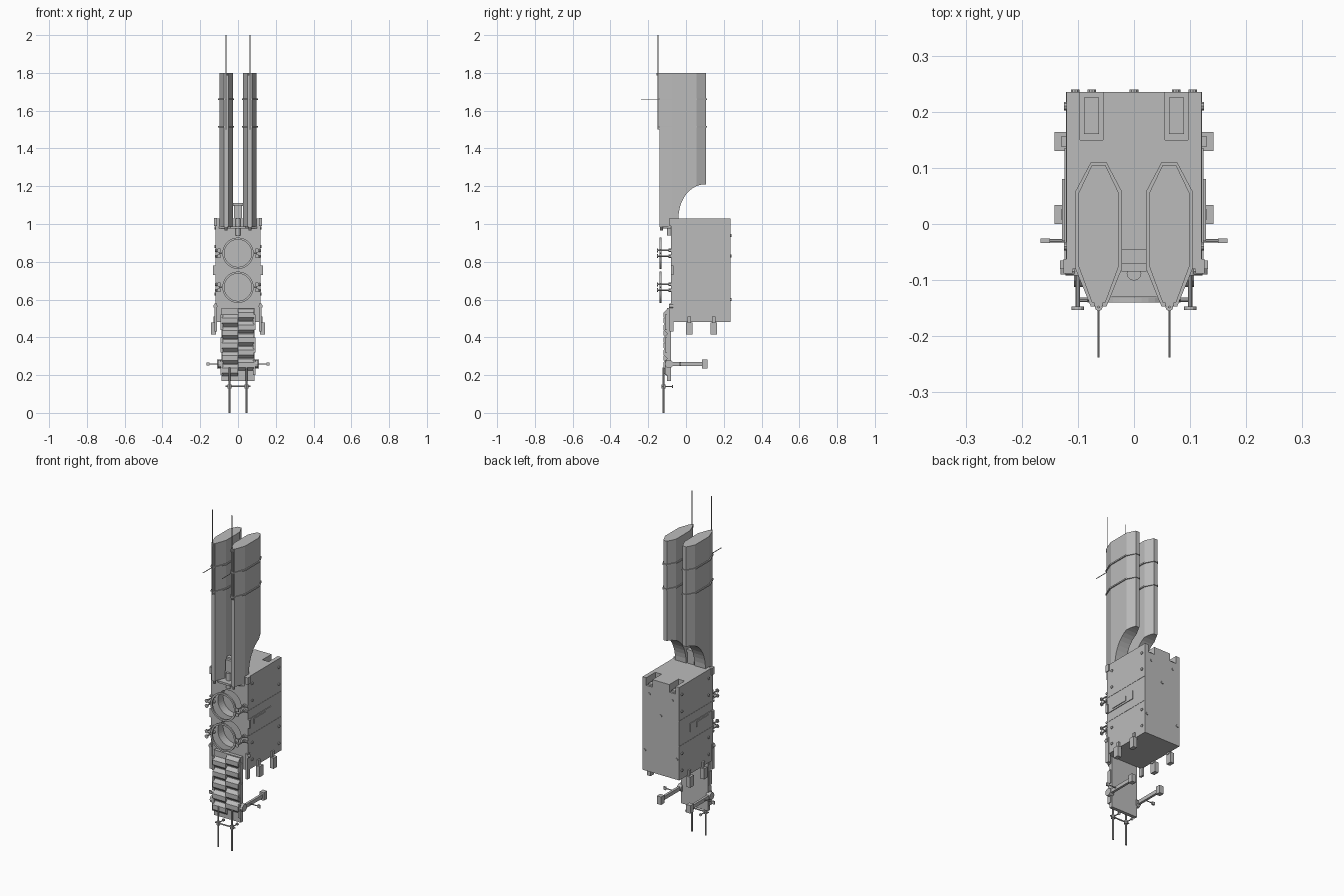
import bpy, bmesh, math
from mathutils import Matrix, Vector

if bpy.data.objects.get("Cube"):
    bpy.data.objects.remove(bpy.data.objects["Cube"])

grey = bpy.data.materials.new("hull grey")
grey.use_nodes = True
colour = (0.5, 0.5, 0.5, 1)
grey.diffuse_color = colour
grey.node_tree.nodes["Principled BSDF"].inputs["Base Color"].default_value = colour


def finish(name, bm):
    bmesh.ops.recalc_face_normals(bm, faces=bm.faces)
    mesh = bpy.data.meshes.new(name)
    bm.to_mesh(mesh)
    bm.free()
    ob = bpy.data.objects.new(name, mesh)
    bpy.context.collection.objects.link(ob)
    mesh.materials.append(grey)
    return ob


def box(name, x, y, z):
    """Box from (low, high) pairs."""
    bm = bmesh.new()
    bmesh.ops.create_cube(bm, size=1)
    for v in bm.verts:
        v.co = [a[0] + (c + 0.5) * (a[1] - a[0]) for a, c in zip((x, y, z), v.co)]
    return finish(name, bm)


def rod(name, a, b, r, sides=8):
    a, b = Vector(a), Vector(b)
    bm = bmesh.new()
    turn = (b - a).to_track_quat('Z', 'Y').to_matrix().to_4x4()
    bmesh.ops.create_cone(bm, cap_ends=True, segments=sides, radius1=r, radius2=r,
                          depth=(b - a).length, matrix=Matrix.Translation((a + b) / 2) @ turn)
    return finish(name, bm)


def prism(name, outline, place, low, high):
    """Extrude a 2D outline; place maps (u, v, w) to a point."""
    bm = bmesh.new()
    rings = [[bm.verts.new(place(u, v, w)) for u, v in outline] for w in (low, high)]
    n = len(outline)
    for i in range(n):
        j = (i + 1) % n
        bm.faces.new((rings[0][i], rings[0][j], rings[1][j], rings[1][i]))
    for ring in rings:
        bm.faces.new(ring)
    return finish(name, bm)


def tube(name, z, y0, y1, inner, outer, sides=40):
    bm = bmesh.new()
    loops = []
    for r, y in ((inner, y0), (outer, y0), (outer, y1), (inner, y1)):
        loops.append([bm.verts.new((r * math.cos(t), y, z + r * math.sin(t)))
                      for t in (math.tau * k / sides for k in range(sides))])
    for a, b in zip(loops, loops[1:] + loops[:1]):
        for i in range(sides):
            j = (i + 1) % sides
            bm.faces.new((a[i], a[j], b[j], b[i]))
    return finish(name, bm)


def cut(target, tool):
    mod = target.modifiers.new("cut", 'BOOLEAN')
    mod.operation, mod.solver, mod.object = 'DIFFERENCE', 'EXACT', tool
    tool.hide_render = True
    tool.hide_set(True)
    tool.display_type = 'WIRE'


def mirrored(make, name, x, *rest):
    for side, s in (("left", 1), ("right", -1)):
        make(f"{side}_{name}", sorted((s * x[0], s * x[1])), *rest)


# Main hull with round bays and rear top notches
hull = box("hull", (-0.12, 0.12), (-0.08, 0.235), (0.48, 1.03))
RINGS = (0.845, 0.665)
for i, z in enumerate(RINGS):
    cut(hull, rod(f"bay_cutter_{i}", (0, -0.12, z), (0, -0.03, z), 0.076, 40))
    tube(f"docking_ring_{i}", z, -0.14, -0.131, 0.072, 0.083)
    for s in (-1, 1):
        rod(f"ring_strut_{i}_{s}", (s * 0.077, -0.135, z), (s * 0.1, -0.135, z), 0.004)
for s in (-1, 1):
    xs = sorted((s * 0.055, s * 0.096))
    cut(hull, box(f"notch_cutter_{s}", xs, (0.15, 0.26), (0.985, 1.06)))
    box(f"notch_bar_{s}", sorted((s * 0.062, s * 0.089)), (0.16, 0.225), (0.98, 0.995))

# Hull side details
mirrored(box, "front_flange", (0.12, 0.132), (-0.08, -0.065), (0.73, 0.78))
mirrored(box, "side_panel", (0.119, 0.124), (-0.08, 0.135), (0.73, 0.78))
mirrored(box, "panel_slot", (0.123, 0.128), (-0.03, 0.08), (0.74, 0.77))
mirrored(box, "top_tab", (0.11, 0.126), (-0.088, -0.062), (0.99, 1.032))
mirrored(box, "lower_flap", (0.11, 0.124), (-0.088, -0.065), (0.43, 0.58))
for z in (0.83, 0.68):
    mirrored(box, f"seam_{z}", (0.119, 0.1215), (-0.08, 0.235), (z - 0.002, z + 0.002))
for y in (0.0, 0.13):
    mirrored(box, f"leg_{y}", (0.117, 0.142), (y, y + 0.034), (0.415, 0.478))
    mirrored(box, f"leg_hanger_{y}", (0.113, 0.13), (y + 0.008, y + 0.026), (0.47, 0.51))
for s in (-1, 1):
    for y in (-0.04, 0.21):
        for z in (0.53, 0.63, 0.88, 0.98):
            rod(f"side_bolt_{s}_{y}_{z}", (s * 0.118, y, z), (s * 0.125, y, z), 0.008, 10)
for x, z in ((0, 0.83), (0.075, 0.94), (-0.075, 0.94), (0.105, 0.6), (-0.105, 0.6)):
    rod(f"back_bolt_{x}", (x, 0.23, z), (x, 0.24, z), 0.008, 10)

# Front thruster rods with knobs
for s in (-1, 1):
    for z in (0.86, 0.83, 0.68, 0.65):
        x = s * 0.1
        rod(f"front_rod_{s}_{z}", (x, -0.15, z), (x, -0.075, z), 0.004)
        rod(f"rod_tip_{s}_{z}", (x, -0.153, z), (x, -0.147, z), 0.011, 12)
        rod(f"rod_base_{s}_{z}", (x, -0.092, z), (x, -0.078, z), 0.009, 12)
        rod(f"rod_side_{s}_{z}", (x, -0.085, z), (s * 0.122, -0.085, z), 0.007)
    rod(f"flap_knob_{s}", (s * 0.12, -0.09, 0.565), (s * 0.12, -0.07, 0.565), 0.011, 12)

# Twin towers: stretched octagon plan with a curved rear undercut
HALF = ((0.012, 0.105), (0.036, 0.055), (0.036, -0.075), (0.012, -0.14))
PLAN = list(HALF) + [(-u, v) for u, v in reversed(HALF)]
BAND = [(u * 1.16, 0.004 + (v - 0.004) * 1.05) for u, v in PLAN]
arc = [(0.1 + 0.14 * math.cos(t), 1.03 + 0.18 * math.sin(t))
       for t in (math.tau * k / 40 for k in range(40))]
undercut = prism("undercut_cutter", arc, lambda u, v, w: (w, u, v), -0.2, 0.2)
for side, s in (("left", 1), ("right", -1)):
    cx = s * 0.063
    at = lambda u, v, w: (cx + u, v, w)
    tower = prism(f"{side}_tower", PLAN, at, 0.985, 1.8)
    cut(tower, undercut)
    for z in (1.515, 1.66):
        prism(f"{side}_band_{z}", BAND, at, z - 0.004, z + 0.004)
    box(f"{side}_front_rail", (cx - 0.008, cx + 0.008), (-0.146, -0.138), (1.5, 1.8))
    rod(f"{side}_mast", (cx, -0.148, 1.5), (cx, -0.148, 2.0), 0.0025, 6)
    rod(f"{side}_probe", (cx, -0.14, 1.66), (cx, -0.238, 1.66), 0.0022, 6)
    rod(f"{side}_mast_clamp", (cx, -0.148, 1.785), (cx, -0.148, 1.8), 0.007)
    rod(f"{side}_tower_foot", (cx, -0.13, 0.965), (cx, -0.13, 0.987), 0.008)

# Central block and shelf between the towers
box("centre_block", (-0.022, 0.022), (-0.085, -0.045), (1.0, 1.1))
box("centre_cap", (-0.027, 0.027), (-0.07, -0.045), (1.095, 1.11))
rod("centre_post", (0, -0.088, 0.94), (0, -0.088, 1.03), 0.013, 12)
prism("shelf", [(-0.1, -0.08), (-0.04, -0.13), (0.04, -0.13), (0.1, -0.08)],
      lambda u, v, w: (u, v, w), 0.975, 0.987)

# Lower plate covered by two staggered columns of overlapping tiles
box("lower_plate", (-0.088, 0.088), (-0.1, -0.08), (0.17, 0.555))
for s, shift in ((1, 0.0), (-1, 0.03)):
    xs = sorted((0, s * 0.084))
    for k in range(5):
        top = 0.55 - shift - k * 0.066
        tile = [(-0.1, top), (-0.118, top - 0.018), (-0.118, top - 0.045), (-0.1, top - 0.062)]
        prism(f"tile_{s}_{k}", tile, lambda u, v, w: (w, u, v), *xs)
for k in range(3):
    mirrored(box, f"plate_edge_{k}", (0.08, 0.092), (-0.112, -0.085),
             (0.2 + k * 0.12, 0.28 + k * 0.12))

# Rear-reaching arms with cross rods and end blocks
mirrored(box, "arm", (0.088, 0.102), (-0.1, 0.1), (0.248, 0.27))
mirrored(box, "arm_end", (0.082, 0.11), (0.085, 0.115), (0.235, 0.282))
mirrored(box, "cross_tip", (0.15, 0.167), (-0.034, -0.026), (0.25, 0.268))
for s in (-1, 1):
    rod(f"cross_rod_{s}", (s * 0.09, -0.03, 0.259), (s * 0.165, -0.03, 0.259), 0.003)
    rod(f"arm_pivot_{s}", (s * 0.08, -0.09, 0.259), (s * 0.107, -0.09, 0.259), 0.022, 12)

    # Bottom prongs
    x = s * 0.045
    rod(f"prong_{s}", (x, -0.12, 0), (x, -0.12, 0.24), 0.005)
    rod(f"prong_clamp_{s}", (x, -0.12, 0.13), (x, -0.12, 0.15), 0.011)
    rod(f"prong_stay_{s}", (x, -0.125, 0.14), (x, -0.07, 0.14), 0.003)
    rod(f"stay_knob_{s}", (x, -0.075, 0.14), (x, -0.068, 0.14), 0.008)
rod("prong_crossbar", (-0.065, -0.12, 0.14), (0.065, -0.12, 0.14), 0.004)
